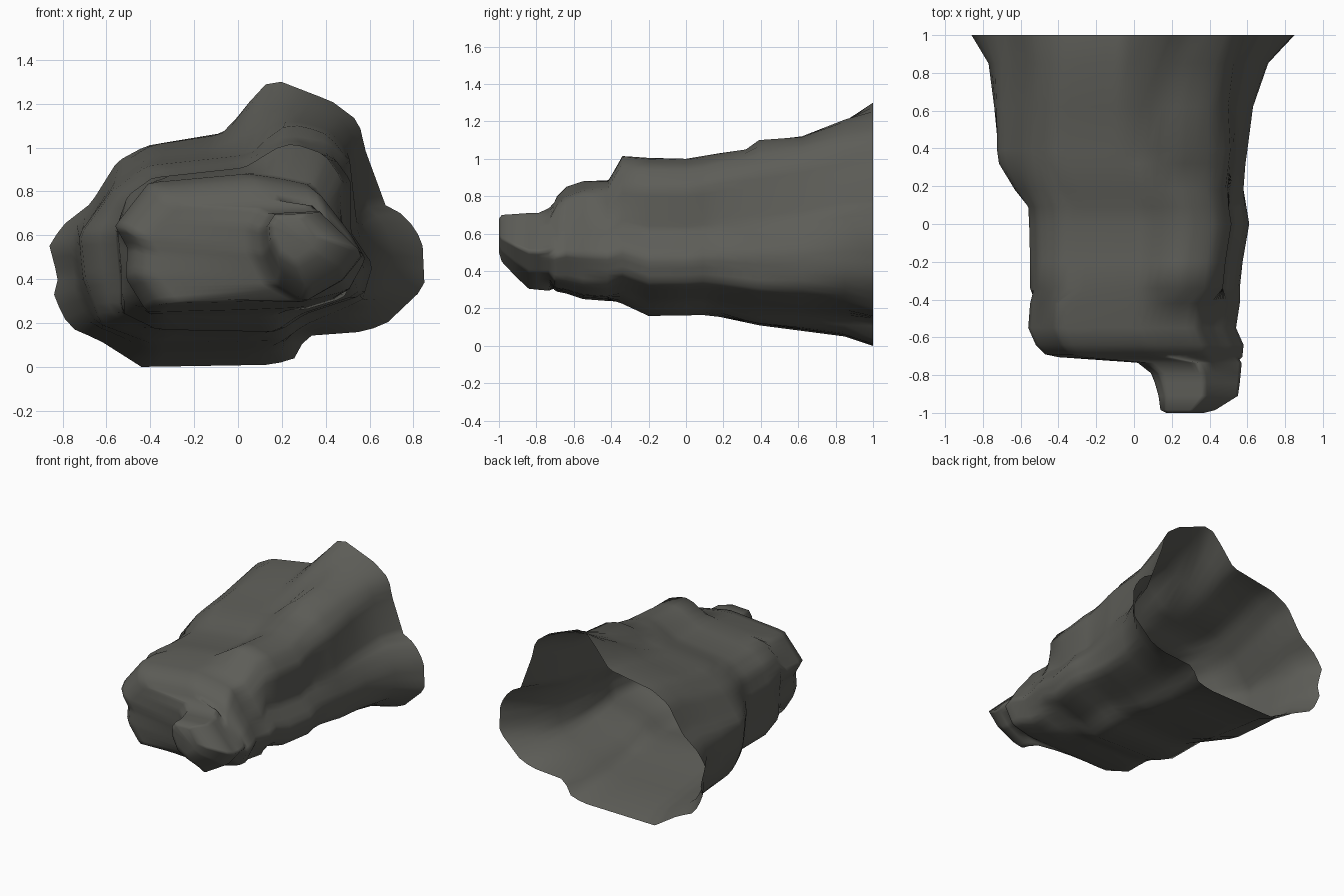
import bpy, bmesh, math

if "Cube" in bpy.data.objects:
    bpy.data.objects.remove(bpy.data.objects["Cube"])

N = 80  # points round each ring

# Cross-sections (x, z), counter-clockwise
RIM = [(.85, .36), (.84, .57), (.76, .69), (.68, .71), (.58, .98), (.55, 1.11), (.43, 1.2),
       (.17, 1.3), (.11, 1.27), (-.06, 1.06), (-.42, 1.0), (-.55, .93), (-.67, .74),
       (-.8, .64), (-.86, .55), (-.82, .4), (-.84, .32), (-.77, .18), (-.63, .12),
       (-.44, 0), (.16, .01), (.26, .04), (.31, .14), (.58, .16), (.68, .2)]
BACK = [(.59, .48), (.53, .66), (.5, .93), (.41, 1.02), (.22, 1.05), (.04, .96), (-.42, .91),
        (-.57, .8), (-.72, .6), (-.7, .4), (-.62, .2), (-.4, .12), (.2, .13), (.3, .2),
        (.56, .31)]
BODY = [(.61, .47), (.51, .62), (.51, .86), (.43, .97), (.28, 1.02), (.2, 1.0), (.04, .91),
        (-.4, .86), (-.52, .77), (-.57, .62), (-.55, .4), (-.55, .25), (-.38, .17),
        (.18, .16), (.3, .24), (.57, .33)]
FRONT = [(.58, .5), (.51, .62), (.36, .82), (.07, .88), (-.4, .84), (-.56, .65),
         (-.5, .55), (-.51, .42), (-.41, .27), (.05, .28), (.32, .29), (.5, .34)]
NOSE = [(.56, .49), (.38, .7), (.17, .69), (.13, .62), (.14, .5), (.2, .36), (.32, .28), (.48, .38)]


def fit(pts, x0, x1, z0, z1):
    """Scale an outline to the given bounds."""
    xs, zs = [p[0] for p in pts], [p[1] for p in pts]
    ax, bx, az, bz = min(xs), max(xs), min(zs), max(zs)
    return [(x0 + (x - ax) / (bx - ax) * (x1 - x0),
             z0 + (z - az) / (bz - az) * (z1 - z0)) for x, z in pts]


def sample(pts):
    """Resample an outline at even angles about its centre."""
    p = fit(pts, -1, 1, -1, 1)
    out = []
    for i in range(N):
        a = 2 * math.pi * i / N
        dx, dz = math.cos(a), math.sin(a)
        best = 0
        for (x1, z1), (x2, z2) in zip(p, p[1:] + p[:1]):
            ex, ez = x2 - x1, z2 - z1
            den = dx * ez - dz * ex
            if abs(den) < 1e-9:
                continue
            t = (x1 * ez - z1 * ex) / den
            s = (x1 * dz - z1 * dx) / den
            if -1e-6 <= s <= 1 + 1e-6 and t > best:
                best = t
        out.append((dx * best, dz * best))
    return fit(out, -1, 1, -1, 1)


def blend(a, b, t):
    return [(p[0] * (1 - t) + q[0] * t, p[1] * (1 - t) + q[1] * t) for p, q in zip(a, b)]


def ridge(pts, height):
    """Lift the top of a ring along the ridge right of the middle."""
    return [(x, z + height * max(0, 1 - ((x - .27) / .2) ** 2) if z > .7 else z) for x, z in pts]


rim, back, body, front, nose = map(sample, (RIM, BACK, BODY, FRONT, NOSE))

# Rings from the open back to the nose: y, ridge lift, outline, x and z bounds
rings = [
    (1.0, 0, rim, -.86, .85, 0, 1.3),
    (.85, 0, blend(back, rim, .6), -.77, .71, .05, 1.21),
    (.62, 0, blend(back, rim, .3), -.74, .63, .08, 1.12),
    (.39, .04, back, -.725, .6, .11, 1.06),
    (.32, 0, back, -.715, .59, .125, 1.05),
    (.18, 0, blend(back, body, .5), -.63, .58, .155, 1.03),
    (.09, 0, body, -.56, .595, .165, 1.015),
    (0, 0, body, -.555, .61, .163, 1.0),
    (-.2, 0, body, -.55, .575, .16, 1.005),
    (-.34, .01, body, -.55, .56, .225, 1.005),
    (-.42, .015, front, -.55, .56, .24, .885),
    (-.55, .01, front, -.56, .54, .25, .88),
    (-.64, 0, front, -.52, .58, .28, .85),
    (-.69, 0, front, -.47, .575, .29, .8),
    (-.705, 0, front, -.4, .573, .3, .765),
    (-.735, 0, nose, .02, .57, .295, .735),
    (-.79, 0, nose, .09, .565, .3, .71),
    (-.84, 0, nose, .11, .56, .305, .71),
    (-.91, 0, nose, .13, .55, .37, .705),
    (-.985, 0, nose, .14, .43, .45, .70),
    (-1.0, 0, nose, .17, .37, .5, .68),
]

# Rock shell, hollow and open at the back
bm = bmesh.new()
loops = [[bm.verts.new((x, y, z)) for x, z in ridge(fit(o, *b), h)] for y, h, o, *b in rings]
for a, b in zip(loops, loops[1:]):
    for i in range(N):
        j = (i + 1) % N
        bm.faces.new((a[i], a[j], b[j], b[i]))
bm.faces.new(loops[-1])
bmesh.ops.recalc_face_normals(bm, faces=bm.faces[:])
bm.faces.ensure_lookup_table()
if bm.faces[-1].normal.y > 0:
    bmesh.ops.reverse_faces(bm, faces=bm.faces[:])
mesh = bpy.data.meshes.new("rock_shell")
bm.to_mesh(mesh)
bm.free()
for f in mesh.polygons:
    f.use_smooth = True

stone = bpy.data.materials.new("dark grey stone")
stone.diffuse_color = (.11, .11, .097, 1)
stone.use_nodes = True
stone.node_tree.nodes["Principled BSDF"].inputs["Base Color"].default_value = stone.diffuse_color
mesh.materials.append(stone)
bpy.context.collection.objects.link(bpy.data.objects.new("rock_shell", mesh))
